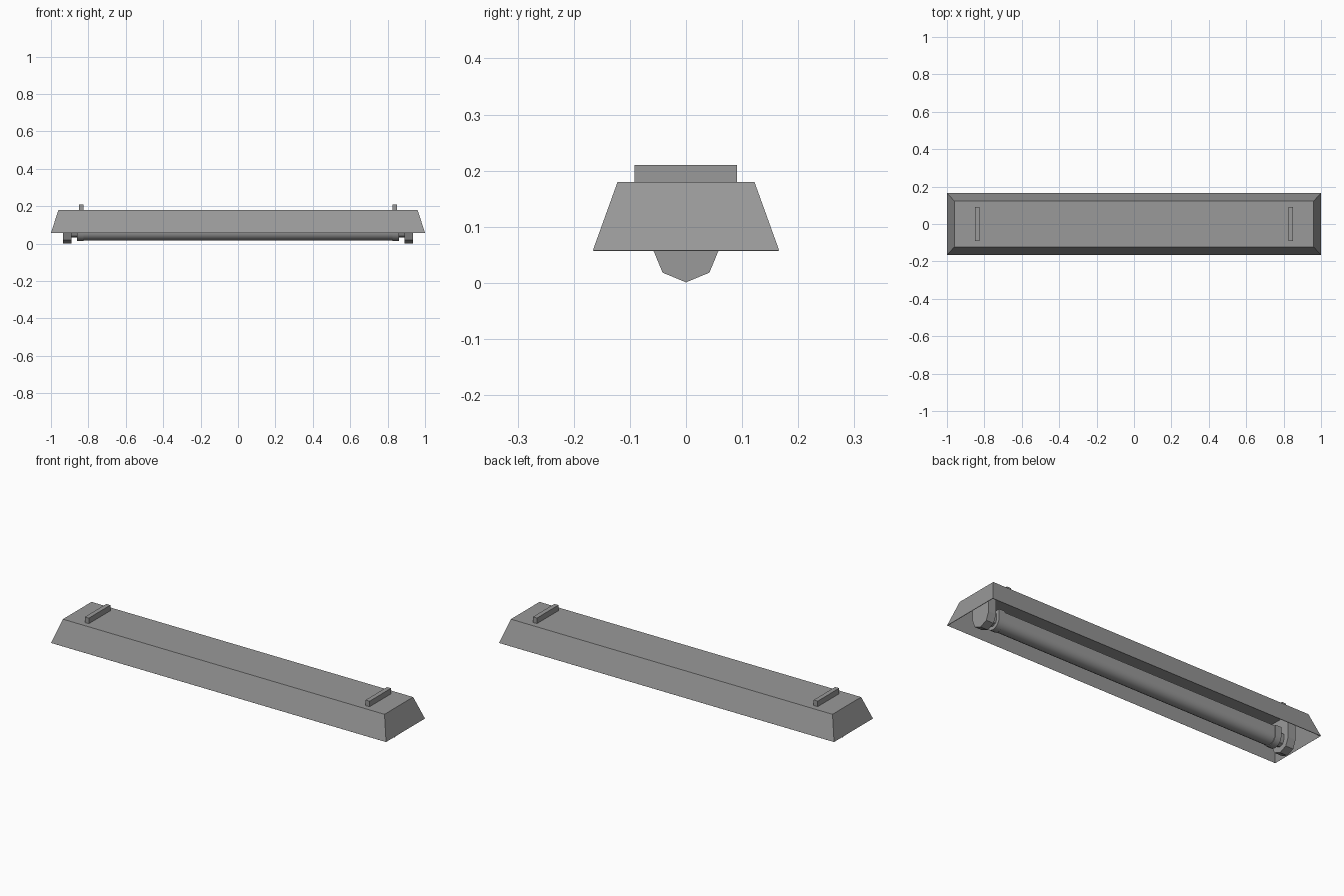
import bpy, bmesh, math

if "Cube" in bpy.data.objects:
    bpy.data.objects.remove(bpy.data.objects["Cube"])

grey = bpy.data.materials.new("dark_grey")
grey.diffuse_color = (0.32, 0.32, 0.32, 1)
grey.use_nodes = True
grey.node_tree.nodes["Principled BSDF"].inputs["Base Color"].default_value = grey.diffuse_color

def make(name, verts, faces, smooth=False):
    me = bpy.data.meshes.new(name)
    me.from_pydata(verts, [], faces)
    me.materials.append(grey)
    bm = bmesh.new()
    bm.from_mesh(me)
    bmesh.ops.recalc_face_normals(bm, faces=bm.faces)
    bm.to_mesh(me)
    bm.free()
    ob = bpy.data.objects.new(name, me)
    bpy.context.collection.objects.link(ob)
    if smooth:
        bpy.ops.object.select_all(action='DESELECT')
        ob.select_set(True)
        bpy.context.view_layer.objects.active = ob
        bpy.ops.object.shade_smooth_by_angle(angle=math.radians(40))
    return ob

def prism(name, profile, x0, x1, smooth=False):
    """Extrude a closed (y, z) profile along x."""
    n = len(profile)
    verts = [(x, y, z) for x in (x0, x1) for y, z in profile]
    faces = [(i, (i + 1) % n, (i + 1) % n + n, i + n) for i in range(n)]
    faces += [tuple(range(n)), tuple(range(n, 2 * n))]
    return make(name, verts, faces, smooth)

def u_shape(r, n, top, zc=0.06):
    """Half circle of n sides below, straight sides up to top."""
    pts = [(-r * math.cos(math.pi * i / n), zc - r * math.sin(math.pi * i / n))
           for i in range(n + 1)]
    return pts + [(r, top), (-r, top)]

def rect(x, y, z):
    return [(-x, -y, z), (x, -y, z), (x, y, z), (-x, y, z)]

# housing: tapered tray, open underneath
housing = make("housing", rect(1.0, 0.166, 0.058) + rect(0.96, 0.122, 0.18),
               [(i, (i + 1) % 4, (i + 1) % 4 + 4, i + 4) for i in range(4)] + [(4, 5, 6, 7)])
if housing.data.polygons[4].normal.z < 0:
    housing.data.flip_normals()
sol = housing.modifiers.new("thickness", 'SOLIDIFY')
sol.thickness = 0.003
sol.offset = -1

for side, s in (("left", -1), ("right", 1)):
    prism(side + "_lamp_holder", u_shape(0.059, 4, 0.178), s * 0.89, s * 0.935)
    prism(side + "_tube_neck", u_shape(0.028, 4, 0.088), s * 0.855, s * 0.892)
    prism(side + "_tube_cap", u_shape(0.046, 8, 0.106), s * 0.825, s * 0.86, True)
    # mounting bar on top
    prism(side + "_mounting_bar", [(-0.092, 0.178), (0.091, 0.178), (0.091, 0.21), (-0.092, 0.21)],
          s * 0.826, s * 0.85)

# fluorescent tube with straight upper sides
prism("tube", u_shape(0.042, 8, 0.102), -0.83, 0.83, True)
